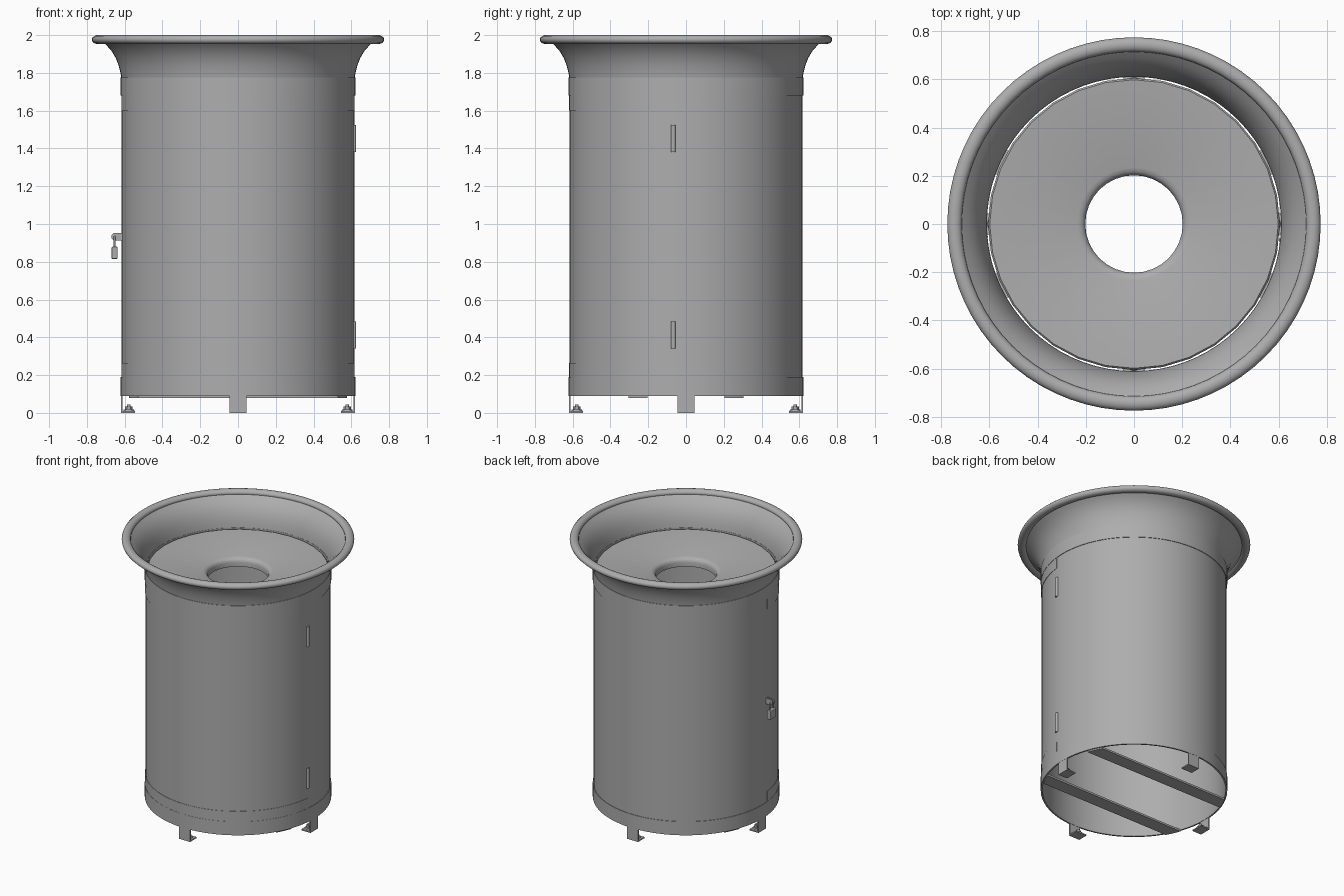
import bpy, bmesh, math
from math import cos, sin, pi, sqrt

if "Cube" in bpy.data.objects:
    bpy.data.objects.remove(bpy.data.objects["Cube"])

grey = bpy.data.materials.new("dark_grey_metal")
grey.diffuse_color = (0.42, 0.42, 0.42, 1)
grey.use_nodes = True
grey.node_tree.nodes["Principled BSDF"].inputs["Base Color"].default_value = grey.diffuse_color


def finish(name, bm, smooth=True):
    bmesh.ops.recalc_face_normals(bm, faces=bm.faces)
    me = bpy.data.meshes.new(name)
    bm.to_mesh(me)
    bm.free()
    me.materials.append(grey)
    ob = bpy.data.objects.new(name, me)
    bpy.context.collection.objects.link(ob)
    if smooth:
        bpy.ops.object.select_all(action='DESELECT')
        ob.select_set(True)
        bpy.context.view_layer.objects.active = ob
        bpy.ops.object.shade_smooth_by_angle(angle=math.radians(35))
    return ob


def lathe(name, profile, n=64, a0=0.0, a1=2 * pi, centre=(0, 0, 0)):
    """Revolve a closed (r, z) profile about z, fully or over an arc."""
    bm = bmesh.new()
    full = a1 - a0 > 2 * pi - 1e-4
    count = n if full else n + 1
    cx, cy, cz = centre
    rows = []
    for i in range(count):
        a = a0 + (a1 - a0) * i / n
        rows.append([bm.verts.new((cx + r * cos(a), cy + r * sin(a), cz + z)) for r, z in profile])
    m = len(profile)
    for i in range(n):
        p, q = rows[i], rows[(i + 1) % count]
        for j in range(m):
            k = (j + 1) % m
            bm.faces.new((p[j], q[j], q[k], p[k]))
    if not full:
        bm.faces.new(rows[0])
        bm.faces.new(rows[-1])
    bmesh.ops.remove_doubles(bm, verts=bm.verts, dist=1e-6)
    return finish(name, bm)


def extrude(name, pts, offset):
    """Extrude a flat outline of 3D points by an offset."""
    bm = bmesh.new()
    f = bm.faces.new([bm.verts.new(p) for p in pts])
    ext = bmesh.ops.extrude_face_region(bm, geom=[f])
    bmesh.ops.translate(bm, vec=offset, verts=[v for v in ext['geom'] if isinstance(v, bmesh.types.BMVert)])
    return finish(name, bm, False)


def box(name, x, y, z):
    pts = [(x[0], y[0], z[0]), (x[1], y[0], z[0]), (x[1], y[1], z[0]), (x[0], y[1], z[0])]
    return extrude(name, pts, (0, 0, z[1] - z[0]))


def tube(r0, r1, z0, z1):
    return [(r0, z0), (r1, z0), (r1, z1), (r0, z1)]


# body shell
lathe("body_shell", tube(0.610, 0.617, 0.09, 1.775), 72)

# reinforcing bands at both ends, with straps across the front door half
seam = math.asin(0.066 / 0.615)
for part, z0, z1, s0, s1 in (("lower", 0.09, 0.19, 0.185, 0.265), ("upper", 1.68, 1.775, 1.60, 1.685)):
    lathe(part + "_band", tube(0.612, 0.621, z0, z1), 72)
    lathe(part + "_door_strap", tube(0.613, 0.6195, s0, s1), 36, a0=pi + seam, a1=2 * pi - seam)

# flared collar
curve = [(0.617, 1.77), (0.622, 1.80), (0.632, 1.84), (0.648, 1.88), (0.669, 1.915), (0.695, 1.945), (0.722, 1.968)]
lathe("flared_collar", curve + [(r - 0.006, z + 0.003) for r, z in reversed(curve)], 72)

# rolled rim
rim = [(0.744 + 0.03 * cos(2 * pi * i / 14), 1.9765 + 0.0235 * sin(2 * pi * i / 14)) for i in range(14)]
lathe("rolled_rim", rim, 72)

# sloping lid with a rolled-down central opening
lid = [(0.602, 1.745), (0.605, 1.762), (0.598, 1.77), (0.235, 1.742), (0.218, 1.737), (0.207, 1.727),
       (0.202, 1.712), (0.202, 1.68), (0.206, 1.68), (0.208, 1.71), (0.222, 1.73), (0.595, 1.764), (0.597, 1.745)]
lathe("lid_with_opening", lid, 32)

# two floor bars trimmed to the round shell
for s, side in ((-1, "front"), (1, "back")):
    ys = [0.205, 0.23, 0.255, 0.28, 0.305]
    ends = [(sqrt(0.612 ** 2 - y * y), s * y, 0.08) for y in ys]
    extrude(side + "_floor_bar", ends + [(-x, y, z) for x, y, z in reversed(ends)], (0, 0, 0.014))

# four angle legs with foot plates and bolts
for i, side in enumerate(("right", "back", "left", "front")):
    c = (0.578, 0, 0)
    parts = [box(side + "_leg", (0.611, 0.619), (-0.044, 0.044), (0, 0.15)),
             box(side + "_foot", (0.545, 0.613), (-0.044, 0.044), (0, 0.009)),
             lathe(side + "_foot_washer", [(0, 0.009), (0.03, 0.009), (0.027, 0.018), (0, 0.018)], 16, centre=c),
             lathe(side + "_foot_nut", [(0, 0.018), (0.02, 0.018), (0.02, 0.033), (0, 0.033)], 6, centre=c),
             lathe(side + "_foot_bolt", [(0, 0.03), (0.01, 0.03), (0.01, 0.044), (0, 0.044)], 12, centre=c)]
    for p in parts:
        p.rotation_euler.z = i * pi / 2

# door hinges
for part, z0 in (("lower", 0.34), ("upper", 1.38)):
    pin = [(0, z0), (0.012, z0), (0.012, z0 + 0.145), (0, z0 + 0.145)]
    lathe(part + "_hinge", pin, 16, centre=(0.613, -0.067, 0))

# hasp: two eye plates on the door seam
for k, y in enumerate((-0.072, -0.056)):
    out = [(-0.605, y, 0.912), (-0.605, y, 0.953)]
    out += [(-0.65 + 0.0205 * cos(t), y, 0.9325 + 0.0205 * sin(t)) for t in [pi / 2 + pi * i / 8 for i in range(9)]]
    extrude("hasp_plate_%d" % (k + 1), out, (0, 0.007, 0))

# padlock shackle as a bevelled curve, and its body
cu = bpy.data.curves.new("padlock_shackle", 'CURVE')
cu.dimensions = '3D'
cu.bevel_depth = 0.0055
cu.bevel_resolution = 2
cu.use_fill_caps = True
cu.materials.append(grey)
path = [(-0.02, 0.87)] + [(-0.02 * cos(pi * i / 8), 0.915 + 0.02 * sin(pi * i / 8)) for i in range(9)] + [(0.02, 0.87)]
sp = cu.splines.new('POLY')
sp.points.add(len(path) - 1)
for p, (y, z) in zip(sp.points, path):
    p.co = (-0.653, -0.061 + y, z, 1)
bpy.context.collection.objects.link(bpy.data.objects.new("padlock_shackle", cu))
lock = box("padlock_body", (-0.669, -0.637), (-0.095, -0.027), (0.815, 0.88))
bev = lock.modifiers.new("bevel", 'BEVEL')
bev.width = 0.005
bev.segments = 2
